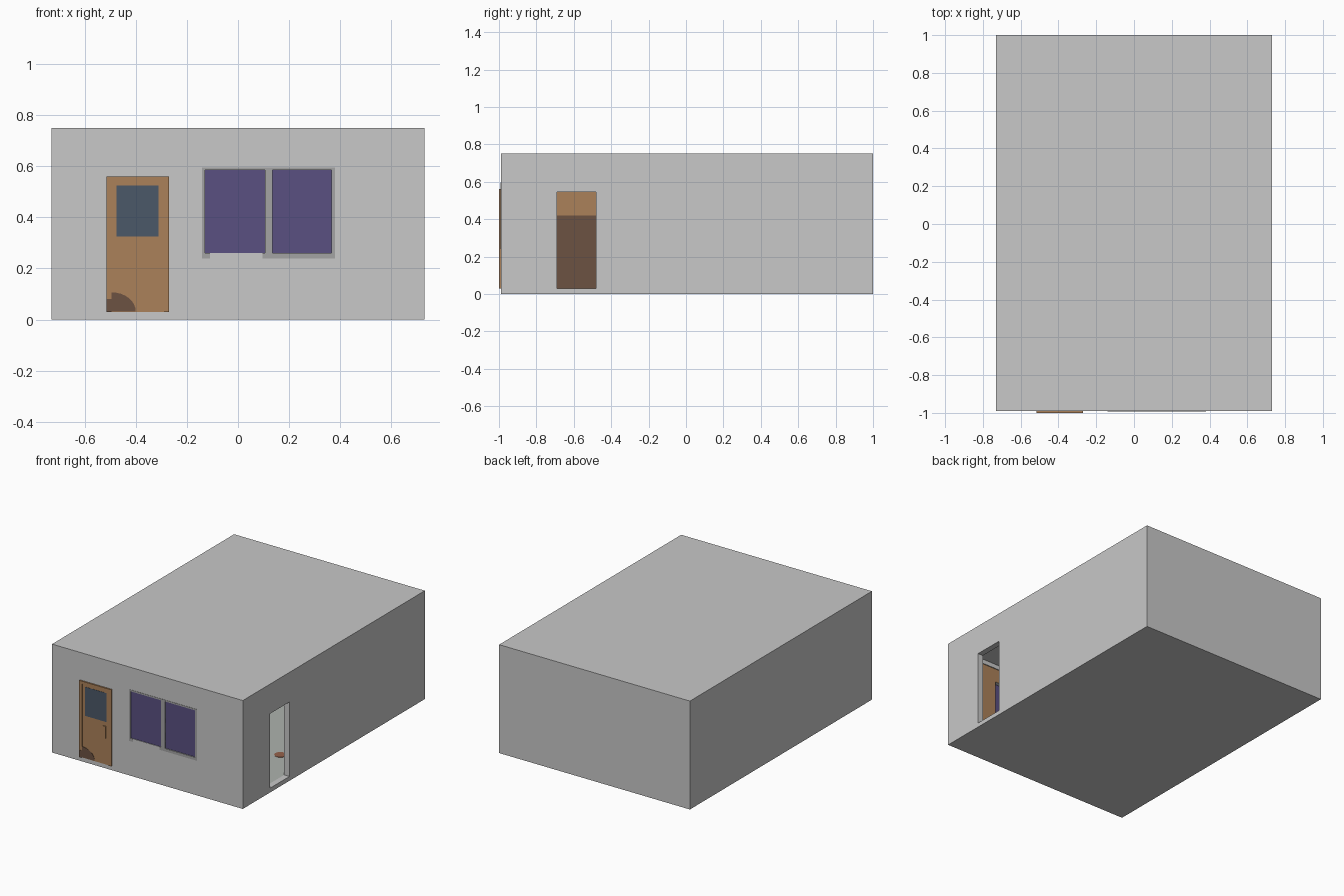
import bpy, bmesh, math

if "Cube" in bpy.data.objects:
    bpy.data.objects.remove(bpy.data.objects["Cube"])


def mat(name, r, g, b):
    m = bpy.data.materials.new(name)
    m.diffuse_color = (r, g, b, 1)
    m.use_nodes = True
    m.node_tree.nodes["Principled BSDF"].inputs["Base Color"].default_value = m.diffuse_color
    return m


WALL = mat("wall_grey", 0.58, 0.58, 0.58)
WOOD = mat("light_brown", 0.41, 0.22, 0.10)
DARK = mat("dark_brown", 0.15, 0.084, 0.054)
GLASS = mat("blue_glass", 0.07, 0.098, 0.14)
PURPLE = mat("purple_pane", 0.10, 0.08, 0.22)
FRAME = mat("frame_grey", 0.37, 0.37, 0.37)
FLOOR = mat("floor_grey", 0.42, 0.45, 0.42)
RUST = mat("rust_brown", 0.30, 0.12, 0.07)


def finish(name, bm, m):
    bmesh.ops.recalc_face_normals(bm, faces=bm.faces)
    me = bpy.data.meshes.new(name)
    bm.to_mesh(me)
    bm.free()
    me.materials.append(m)
    o = bpy.data.objects.new(name, me)
    bpy.context.collection.objects.link(o)
    return o


def box(name, x, y, z, m):
    """Box from (min, max) ranges on each axis."""
    bm = bmesh.new()
    bmesh.ops.create_cube(bm, size=1)
    for v in bm.verts:
        v.co = [r[0] + (c + 0.5) * (r[1] - r[0]) for c, r in zip(v.co, (x, y, z))]
    return finish(name, bm, m)


def prism(name, pts, depth, m):
    """Extrude a closed outline of 3D points along a vector."""
    bm = bmesh.new()
    f = bm.faces.new([bm.verts.new(p) for p in pts])
    r = bmesh.ops.extrude_face_region(bm, geom=[f])
    bmesh.ops.translate(bm, vec=depth,
                        verts=[v for v in r["geom"] if isinstance(v, bmesh.types.BMVert)])
    return finish(name, bm, m)


def cut(target, cutter):
    mod = target.modifiers.new("cut", "BOOLEAN")
    mod.operation, mod.solver, mod.object = "DIFFERENCE", "EXACT", cutter
    bpy.context.view_layer.objects.active = target
    bpy.ops.object.modifier_apply(modifier=mod.name)
    bpy.data.objects.remove(cutter)


F = -0.99                                   # outer face of the front wall
PANES = [(-0.13, 0.105), (0.135, 0.365)]
PZ = (0.26, 0.585)

# Hollow room with side doorway and two window holes
room = box("room_shell", (-0.73, 0.73), (F, 1.0), (0, 0.75), WALL)
cut(room, box("cutter", (-0.69, 0.69), (F + 0.04, 0.96), (0.03, 0.71), WALL))
cut(room, box("cutter", (0.6, 0.8), (-0.69, -0.48), (0.03, 0.545), WALL))
for p in PANES:
    cut(room, box("cutter", p, (F - 0.1, F + 0.1), PZ, WALL))

# Inside colours: brown walls, pale floor
me = room.data
me.materials.clear()
for m in (WALL, WOOD, FLOOR):
    me.materials.append(m)
for f in me.polygons:
    c, n = f.center, f.normal
    f.material_index = 0
    if n.z > 0.9 and c.z < 0.1 and c.x < 0.68:
        f.material_index = 2
    elif (n.x > 0.9 and abs(c.x + 0.69) < 0.01) or (n.x < -0.9 and abs(c.x - 0.69) < 0.01):
        f.material_index = 1
    elif (n.y > 0.9 and abs(c.y - F - 0.04) < 0.01) or (n.y < -0.9 and abs(c.y - 0.96) < 0.01):
        f.material_index = 1

# Inside trim
box("wall_panelling", (-0.69, -0.684), (F + 0.04, 0.96), (0.03, 0.42), DARK)
box("front_cornice", (-0.69, 0.69), (F + 0.04, F + 0.046), (0.68, 0.71), WALL)

# Window panes and flush frame
for i, p in enumerate(PANES):
    box(f"window_pane_{i}", p, (F + 0.004, F + 0.012), PZ, PURPLE)
for i, (x, z) in enumerate([((-0.14, -0.13), (0.24, 0.595)), ((0.105, 0.135), (0.24, 0.585)),
                            ((0.365, 0.38), (0.24, 0.595)), ((-0.13, 0.365), (0.585, 0.595)),
                            ((-0.13, -0.11), (0.24, 0.26)), ((0.095, 0.105), (0.24, 0.26)),
                            ((0.135, 0.365), (0.24, 0.26))]):
    box(f"window_frame_{i}", x, (F - 0.002, F + 0.002), z, FRAME)

# Front door: raised frame, panel, glass and handle
for i, (x, z) in enumerate([((-0.515, -0.495), (0.03, 0.56)), ((-0.29, -0.27), (0.03, 0.56)),
                            ((-0.495, -0.29), (0.542, 0.56))]):
    box(f"door_frame_{i}", x, (-1.0, F + 0.001), z, WOOD)
box("door_panel", (-0.495, -0.29), (-0.995, F + 0.001), (0.03, 0.542), WOOD)
box("door_glass", (-0.475, -0.31), (-0.9965, -0.995), (0.325, 0.525), GLASS)
box("door_handle", (-0.335, -0.313), (-1.0, -0.995), (0.21, 0.295), WOOD)

# Worn patches at the foot of the door
arc = [(-0.495 + 0.095 * math.sin(a), -0.9965, 0.032 + 0.075 * math.cos(a))
       for a in (math.pi / 2 * i / 8 for i in range(9))]
prism("door_stain", [(-0.495, -0.9965, 0.032)] + arc, (0, 0.0015, 0), DARK)
box("frame_stain", (-0.515, -0.495), (-1.001, -1.0), (0.03, 0.08), DARK)

# Small floor stain just inside the side doorway
prism("floor_stain", [(0.5 + 0.04 * math.cos(a), -0.25 + 0.04 * math.sin(a), 0.03)
                      for a in (math.tau * i / 10 for i in range(10))], (0, 0, 0.002), RUST)
